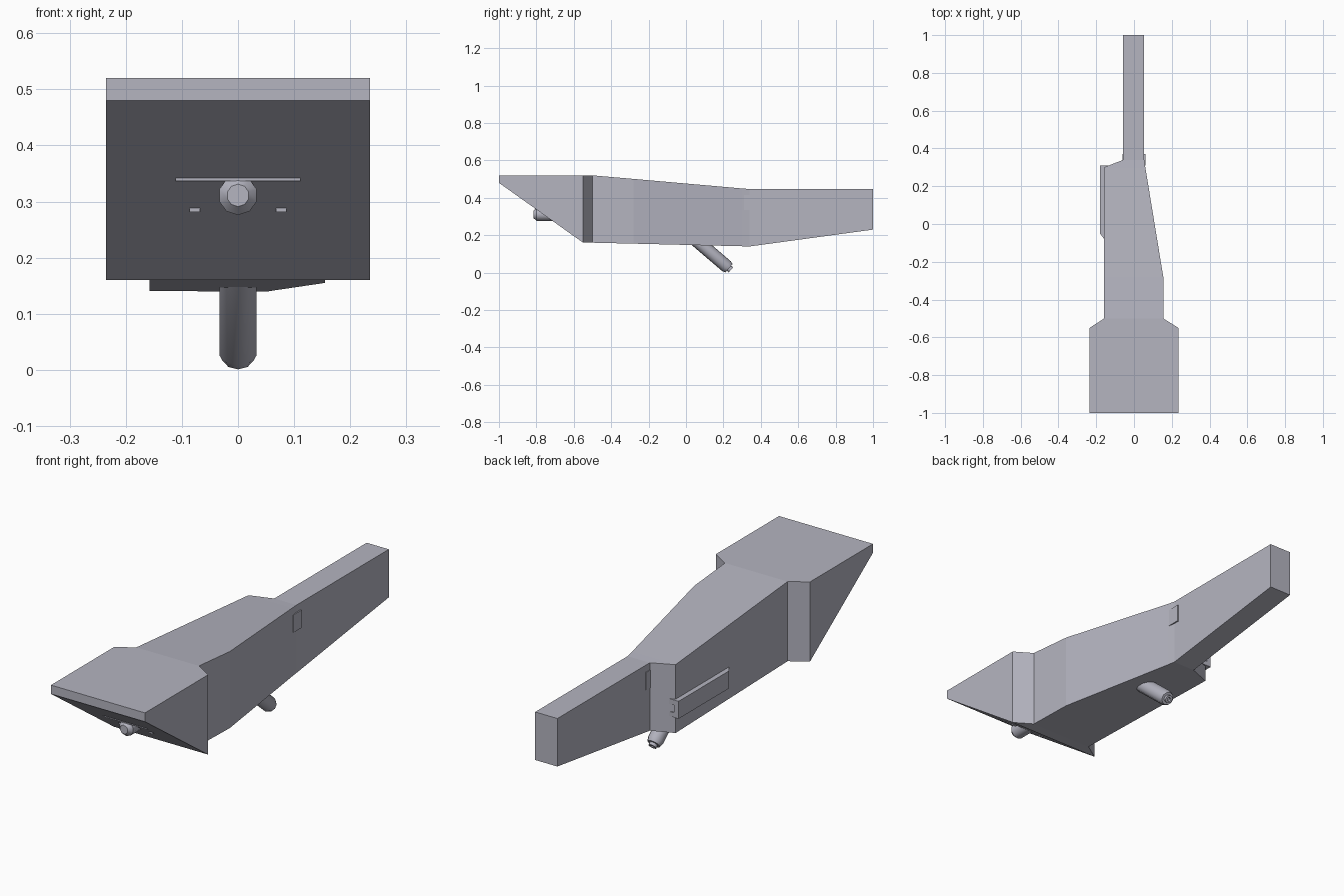
import bpy, bmesh, math
from mathutils import Vector

cube = bpy.data.objects.get("Cube")
if cube:
    bpy.data.objects.remove(cube, do_unlink=True)

grey = bpy.data.materials.new("pale_grey")
grey.use_nodes = True
colour = (0.46, 0.46, 0.53, 1)
grey.diffuse_color = colour
grey.node_tree.nodes["Principled BSDF"].inputs["Base Color"].default_value = colour


def finish(name, bm):
    bmesh.ops.recalc_face_normals(bm, faces=bm.faces)
    mesh = bpy.data.meshes.new(name)
    bm.to_mesh(mesh)
    bm.free()
    mesh.materials.append(grey)
    obj = bpy.data.objects.new(name, mesh)
    bpy.context.collection.objects.link(obj)
    return obj


def loft(name, rings):
    """Skin a list of equal-length closed rings and cap both ends."""
    bm = bmesh.new()
    loops = [[bm.verts.new(p) for p in ring] for ring in rings]
    n = len(loops[0])
    for a, b in zip(loops, loops[1:]):
        for i in range(n):
            j = (i + 1) % n
            bm.faces.new((a[i], a[j], b[j], b[i]))
    bm.faces.new(loops[0])
    bm.faces.new(loops[-1])
    return finish(name, bm)


def box(name, x, y, z):
    def ring(yy):
        return [(x[0], yy, z[0]), (x[1], yy, z[0]), (x[1], yy, z[1]), (x[0], yy, z[1])]
    return loft(name, [ring(y[0]), ring(y[1])])


def turned(name, origin, direction, profile, sides=10):
    """Sweep (distance, radius) pairs around an axis."""
    origin, d = Vector(origin), Vector(direction).normalized()
    u = Vector((1, 0, 0))
    v = d.cross(u)
    rings = []
    for dist, r in profile:
        angles = [math.tau * (i + 0.5) / sides for i in range(sides)]
        rings.append([origin + d * dist + (u * math.cos(a) + v * math.sin(a)) * r
                      for a in angles])
    obj = loft(name, rings)
    bpy.ops.object.select_all(action="DESELECT")
    obj.select_set(True)
    bpy.context.view_layer.objects.active = obj
    bpy.ops.object.shade_smooth_by_angle(angle=math.radians(38))
    return obj


# Main hull: y, right edge x, left edge x, bottom z, top z
stations = [
    (-1.0, -0.235, 0.235, 0.48, 0.52),
    (-0.55, -0.235, 0.235, 0.16, 0.52),
    (-0.5, -0.158, 0.155, 0.16, 0.52),
    (-0.28, -0.158, 0.155, 0.155, 0.501),
    (0.30, -0.158, 0.06, 0.141, 0.45),
    (0.34, -0.057, 0.054, 0.14, 0.447),
    (1.0, -0.057, 0.054, 0.23, 0.447),
]
loft("hull", [[(a, y, lo), (b, y, lo), (b, y, hi), (a, y, hi)]
              for y, a, b, lo, hi in stations])

# Side pod with a bevelled front end
outline = [(-0.12, -0.08), (-0.158, -0.08), (-0.18, -0.05), (-0.18, 0.31), (-0.12, 0.31)]
pod = loft("side_pod", [[(x, y, z) for x, y in outline] for z in (0.215, 0.294)])

# Recess in the back of the pod
cutter = box("pod_recess_cutter", (-0.158, -0.11), (0.295, 0.33), (0.236, 0.27))
cutter.hide_render = True
cutter.hide_viewport = True
cut = pod.modifiers.new("recess", "BOOLEAN")
cut.operation = "DIFFERENCE"
cut.object = cutter
cut.solver = "EXACT"

# Raised side blocks and small sensor plates on both sides
for side, s in (("left", 1), ("right", -1)):
    box(side + "_side_block", sorted((s * 0.04, s * 0.06)), (0.31, 0.37), (0.335, 0.415))
    box(side + "_sensor_plate", sorted((s * 0.068, s * 0.086)), (-0.731, -0.715), (0.281, 0.289))

# Thin strip across the sloping front
box("front_strip", (-0.111, 0.111), (-0.807, -0.79), (0.337, 0.342))

# Barrels
turned("front_barrel", (0, -0.65, 0.311), (0, -1, 0),
       [(0, 0.035), (0.148, 0.035), (0.165, 0.02)])
turned("lower_barrel", (0, 0.23, 0.023), (0, 0.76, -0.65),
       [(-0.25, 0.035), (-0.018, 0.035), (0, 0.029), (0, 0.018),
        (0.013, 0.018), (0.013, 0.009), (0.004, 0.007)])
